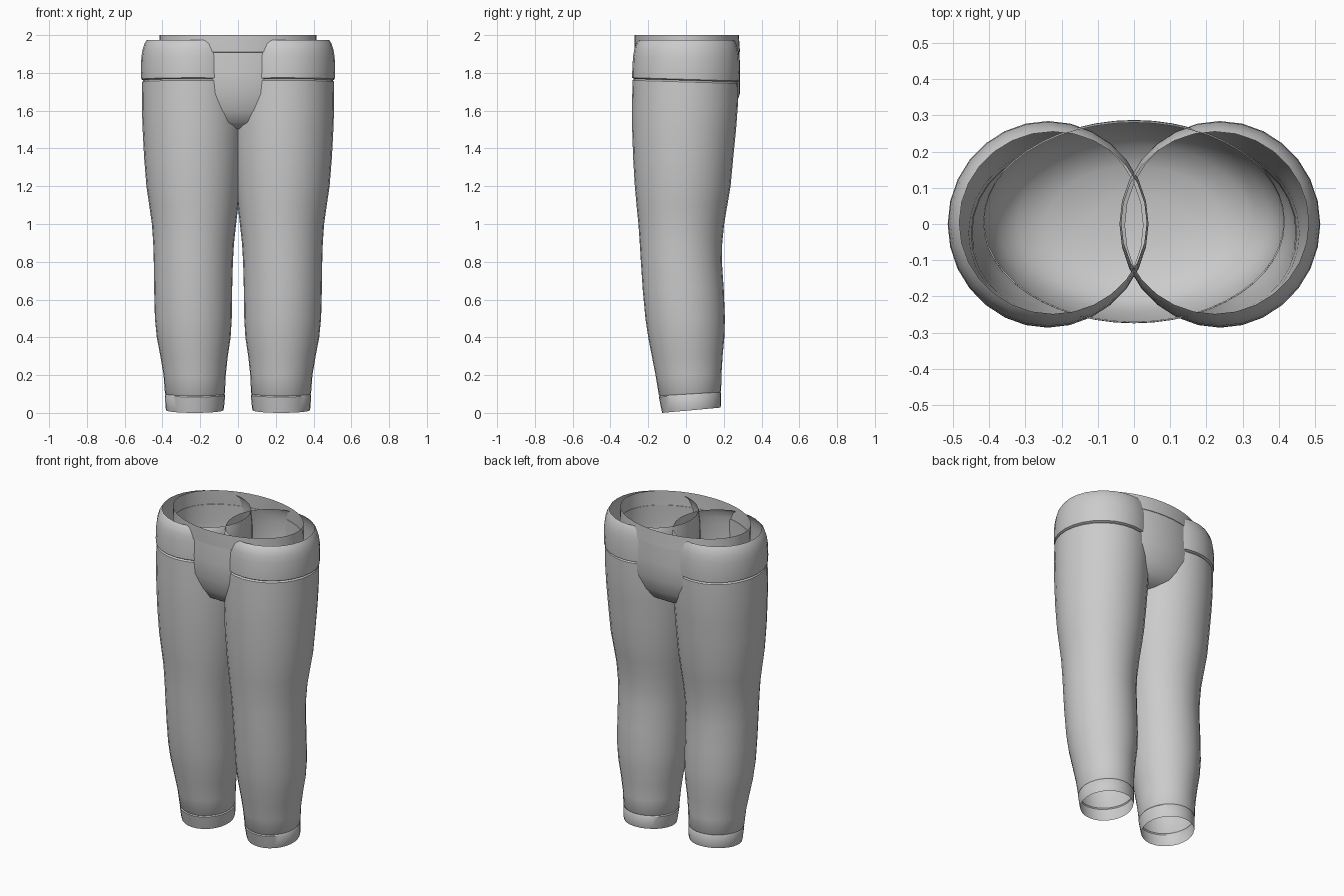
import bpy, bmesh, math

gray = bpy.data.materials.new("plain gray")
gray.diffuse_color = (0.6, 0.6, 0.6, 1)


def loft(name, rings, sides, mirror=False, cap_bottom=False, angle=40):
    """Skin elliptical rings (z, x min, x max, y min, y max, tilt), listed from the top down."""
    bm = bmesh.new()
    loops = []
    for z, x0, x1, y0, y1, tilt in rings:
        loop = []
        for i in range(sides):
            a = 2 * math.pi * i / sides
            dy = math.sin(a) * (y1 - y0) / 2
            loop.append(bm.verts.new(((x0 + x1) / 2 + math.cos(a) * (x1 - x0) / 2,
                                      (y0 + y1) / 2 + dy, z + tilt * dy)))
        loops.append(loop)
    for top, low in zip(loops, loops[1:]):
        for i in range(sides):
            j = (i + 1) % sides
            bm.faces.new((low[i], low[j], top[j], top[i]))
    if cap_bottom:
        bm.faces.new(loops[-1][::-1])
    mesh = bpy.data.meshes.new(name)
    bm.to_mesh(mesh)
    bm.free()
    mesh.materials.append(gray)
    ob = bpy.data.objects.new(name, mesh)
    bpy.context.collection.objects.link(ob)
    if mirror:
        mod = ob.modifiers.new("mirror", 'MIRROR')
        mod.use_mirror_merge = False
    bpy.ops.object.select_all(action='DESELECT')
    bpy.context.view_layer.objects.active = ob
    ob.select_set(True)
    bpy.ops.object.shade_smooth_by_angle(angle=math.radians(angle))
    return ob


# Long trouser legs, open tubes with a small lip at the top and above the cuff
loft("trouser_legs", [
    (1.760, -.025, .500, -.275, .268, -.03),
    (1.752, -.033, .508, -.283, .276, -.03),
    (1.62, -.033, .509, -.286, .274, 0),
    (1.50, -.030, .505, -.285, .265, 0),
    (1.35, -.023, .497, -.280, .250, 0),
    (1.20, -.012, .485, -.271, .236, 0),
    (1.10, -.002, .470, -.262, .219, 0),
    (1.00, .010, .456, -.252, .202, 0),
    (0.90, .021, .449, -.245, .192, 0),
    (0.80, .027, .446, -.239, .190, 0),
    (0.65, .031, .444, -.229, .200, 0),
    (0.50, .033, .440, -.215, .206, 0),
    (0.40, .039, .430, -.200, .203, 0),
    (0.30, .054, .411, -.180, .194, .02),
    (0.20, .065, .394, -.160, .188, .04),
    (0.106, .069, .387, -.144, .186, .06),
    (0.100, .073, .383, -.140, .182, .06),
], 28, mirror=True)

# Ankle cuffs, tilted up at the heel
loft("ankle_cuffs", [
    (0.100, .073, .383, -.140, .182, .06),
    (0.094, .068, .387, -.144, .186, .06),
    (0.030, .074, .384, -.130, .186, .08),
    (0.014, .078, .380, -.126, .183, .09),
], 28, mirror=True)

# Rounded hip bands around the top of each leg
loft("hip_bands", [
    (1.975, -.035, .482, -.248, .255, 0),
    (1.955, -.036, .495, -.265, .267, 0),
    (1.92, -.038, .506, -.275, .276, 0),
    (1.88, -.040, .512, -.281, .282, 0),
    (1.80, -.040, .514, -.285, .284, 0),
    (1.766, -.038, .512, -.285, .282, -.03),
    (1.760, -.025, .500, -.275, .268, -.03),
], 28, mirror=True)

# Pelvis bowl whose bottom shows as a wedge between the legs
loft("pelvis", [
    (1.910, -.413, .413, -.269, .283, 0),
    (1.80, -.413, .413, -.274, .287, 0),
    (1.69, -.405, .405, -.270, .285, 0),
    (1.60, -.375, .375, -.240, .255, 0),
    (1.54, -.320, .320, -.210, .220, 0),
    (1.505, -.240, .240, -.150, .160, 0),
    (1.490, -.120, .120, -.075, .080, 0),
    (1.486, -.030, .030, -.020, .020, 0),
], 48, cap_bottom=True)

# Waistband above the pelvis
loft("waistband", [
    (2.0, -.416, .416, -.273, .280, 0),
    (1.95, -.416, .416, -.273, .283, 0),
    (1.910, -.416, .416, -.272, .286, 0),
    (1.909, -.413, .413, -.269, .283, 0),
], 48)
